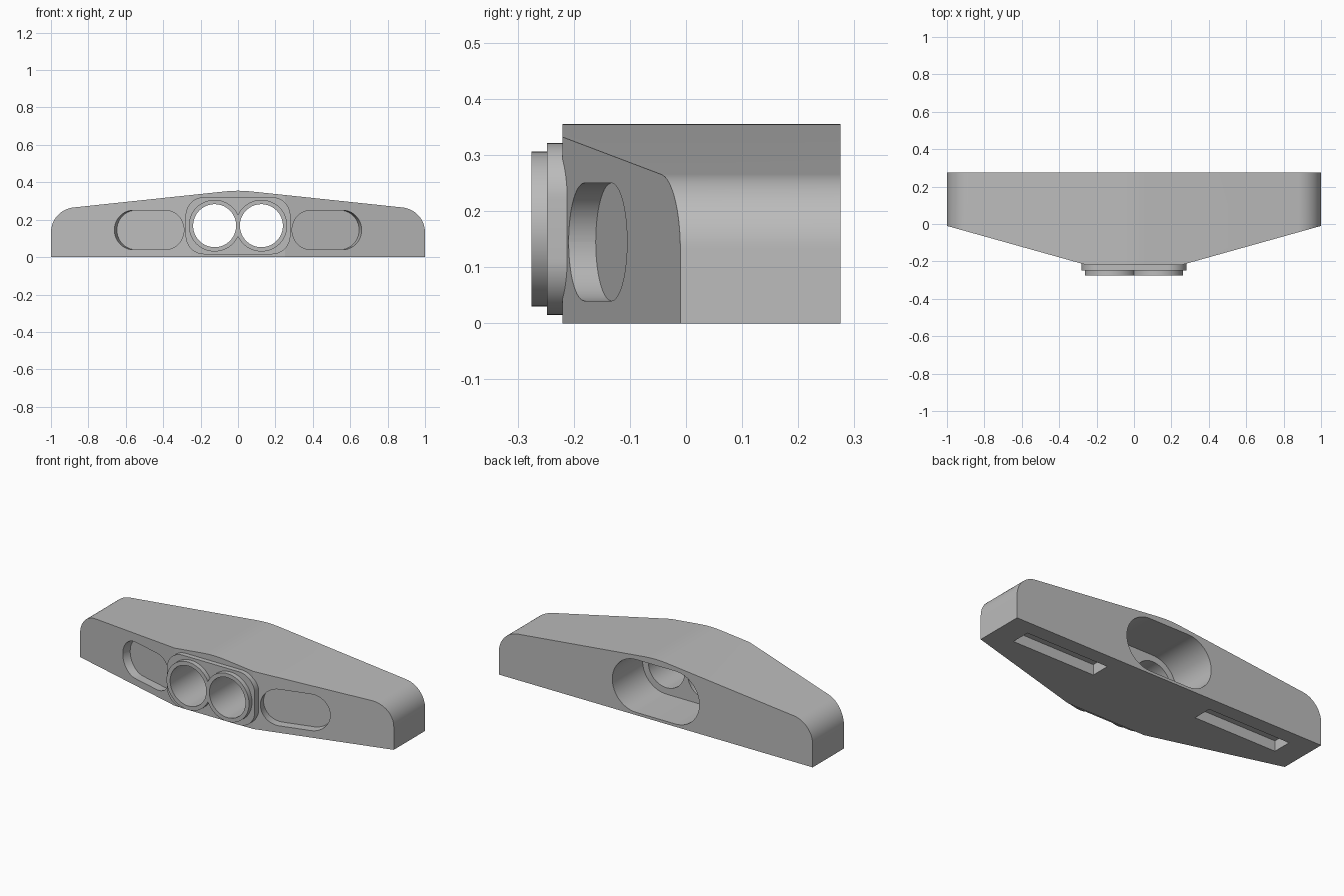
import bpy, bmesh, math
from mathutils import Vector

if "Cube" in bpy.data.objects:
    bpy.data.objects.remove(bpy.data.objects["Cube"], do_unlink=True)

grey = bpy.data.materials.new("plain grey")
grey.use_nodes = True
colour = (0.5, 0.5, 0.5, 1)
grey.diffuse_color = colour
grey.node_tree.nodes["Principled BSDF"].inputs["Base Color"].default_value = colour


def arc(cx, cy, r, start, end, n):
    """Points on an arc, angles in degrees."""
    angles = [math.radians(start + (end - start) * i / n) for i in range(n + 1)]
    return [(cx + r * math.cos(a), cy + r * math.sin(a)) for a in angles]


def rounded_rect(cx, cy, w, h, r, n=16):
    """Rectangle outline with half sizes w, h and corner radius r."""
    pts = []
    for sx, sy, a in ((1, 1, 0), (-1, 1, 90), (-1, -1, 180), (1, -1, 270)):
        pts += arc(cx + sx * (w - r), cy + sy * (h - r), r, a, a + 90, n)
    return pts


def prism(name, pts, low, high, place):
    """Extrude an outline from low to high; place maps (u, v, w) to space."""
    bm = bmesh.new()
    rings = [[bm.verts.new(place(u, v, w)) for u, v in pts] for w in (low, high)]
    bm.faces.new(rings[0])
    bm.faces.new(rings[1])
    for i in range(len(pts)):
        j = (i + 1) % len(pts)
        bm.faces.new((rings[0][i], rings[0][j], rings[1][j], rings[1][i]))
    bmesh.ops.remove_doubles(bm, verts=bm.verts, dist=1e-5)
    bmesh.ops.recalc_face_normals(bm, faces=bm.faces)
    mesh = bpy.data.meshes.new(name)
    bm.to_mesh(mesh)
    bm.free()
    mesh.materials.append(grey)
    obj = bpy.data.objects.new(name, mesh)
    bpy.context.collection.objects.link(obj)
    return obj


def along_y(u, v, w):
    return Vector((u, w, v))


def along_z(u, v, w):
    return Vector((u, v, w))


def boolean(obj, tool, operation="DIFFERENCE"):
    mod = obj.modifiers.new("cut", "BOOLEAN")
    mod.operation, mod.solver, mod.object = operation, "EXACT", tool
    tool.hide_render = True
    deps = bpy.context.evaluated_depsgraph_get()
    mesh = bpy.data.meshes.new_from_object(obj.evaluated_get(deps))
    obj.modifiers.clear()
    obj.data = mesh
    bpy.data.objects.remove(tool, do_unlink=True)


BACK, FRONT = 0.275, -0.22
EYE_X, EYE_Z = 0.125, 0.168
SLOPE = 0.28   # slant of the front side faces in plan

# Body: low arched front outline, trimmed to a tapered plan
half = arc(0.866, 0.132, 0.134, 0, 84, 16) + [(0.07, 0.3512), (0.035, 0.354)]
outline = [(1, 0)] + half + [(0, 0.355)]
outline += [(-x, z) for x, z in reversed(half)] + [(-1, 0)]
body = prism("body", outline, FRONT, BACK, along_y)
plan = [(0.179, -0.24), (1.2, -0.24 + 1.021 * SLOPE), (1.2, 0.4)]
plan += [(-x, y) for x, y in reversed(plan)]
boolean(body, prism("plan_trim", plan, -0.1, 0.5, along_z), "INTERSECT")

# Rear opening with round ends
opening = rounded_rect(0, EYE_Z, 0.277, 0.152, 0.1519)
boolean(body, prism("rear_opening", opening, 0, 0.4, along_y))

for side in (-1, 1):
    # Shallow front recess, square to the slanted face
    tilt = math.atan(SLOPE)
    origin = Vector((side * 0.475, FRONT + (0.475 - 0.25) * SLOPE, 0.145))
    across = Vector((side * math.cos(tilt), math.sin(tilt), 0))
    inward = Vector((-side * math.sin(tilt), math.cos(tilt), 0))

    def on_slant(u, v, w):
        return origin + across * u + inward * w + Vector((0, 0, v))

    pill = rounded_rect(0, 0, 0.193, 0.105, 0.1049)
    boolean(body, prism("front_recess", pill, -0.05, 0.05, on_slant))

    # Rectangular pocket underneath
    pocket = [(side * x, y) for x, y in
              ((0.335, 0.08), (0.86, 0.08), (0.86, 0.19), (0.335, 0.19))]
    boolean(body, prism("bottom_pocket", pocket, -0.1, 0.06, along_z))

# Front plate and the double ring standing on it
plate = prism("front_plate", rounded_rect(0, EYE_Z, 0.28, 0.153, 0.1),
              -0.248, -0.205, along_y)
reach = math.degrees(math.acos(-EYE_X / 0.138))
ring = arc(EYE_X, EYE_Z, 0.138, -reach, reach, 56)
ring += [(-x, z) for x, z in reversed(ring)]
rings = prism("double_ring", ring, -0.275, -0.245, along_y)

# Two round holes through everything
for part in (body, plate, rings):
    for side in (-1, 1):
        circle = arc(side * EYE_X, EYE_Z, 0.115, 0, 360, 64)
        boolean(part, prism("round_hole", circle, -0.4, 0.1, along_y))

bpy.ops.object.select_all(action="DESELECT")
for part in (body, plate, rings):
    part.select_set(True)
    bpy.context.view_layer.objects.active = part
bpy.ops.object.shade_smooth_by_angle(angle=math.radians(12))
